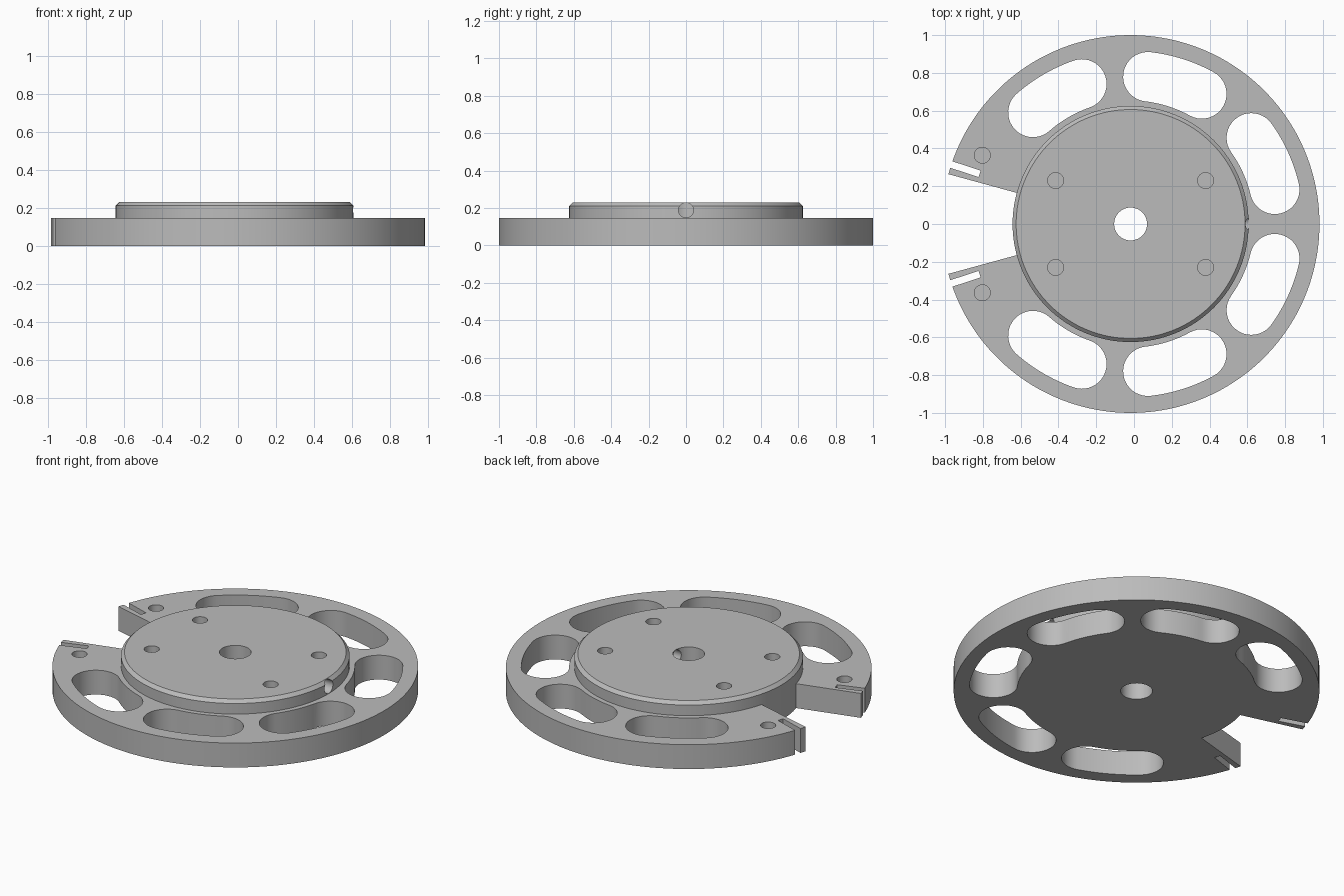
import bpy
import bmesh
from math import sin, cos, pi, radians
from mathutils import Matrix, Vector

if "Cube" in bpy.data.objects:
    bpy.data.objects.remove(bpy.data.objects["Cube"], do_unlink=True)

CX = -0.018              # wheel axis
RIM_TOP, HUB_TOP = 0.147, 0.23
HUB_R = 0.625

grey = bpy.data.materials.new("plain grey")
grey.use_nodes = True
grey.diffuse_color = (0.5, 0.5, 0.5, 1)
grey.node_tree.nodes["Principled BSDF"].inputs["Base Color"].default_value = (0.5, 0.5, 0.5, 1)


def arc(r, a0, a1, n, cx=0.0, cy=0.0):
    """Points along an arc, angles in degrees."""
    steps = [radians(a0 + (a1 - a0) * i / n) for i in range(n + 1)]
    return [(cx + r * cos(a), cy + r * sin(a)) for a in steps]


def make_object(name, bm):
    bmesh.ops.recalc_face_normals(bm, faces=bm.faces)
    mesh = bpy.data.meshes.new(name)
    bm.to_mesh(mesh)
    bm.free()
    mesh.materials.append(grey)
    obj = bpy.data.objects.new(name, mesh)
    bpy.context.collection.objects.link(obj)
    obj.location.x = CX
    return obj


def prism(name, outline, z0, z1):
    bm = bmesh.new()
    face = bm.faces.new([bm.verts.new((x, y, z0)) for x, y in outline])
    new = bmesh.ops.extrude_face_region(bm, geom=[face])["geom"]
    verts = [v for v in new if isinstance(v, bmesh.types.BMVert)]
    bmesh.ops.translate(bm, verts=verts, vec=(0, 0, z1 - z0))
    return make_object(name, bm)


def disc(name, r, z0, z1, x=0.0, y=0.0, n=32):
    return prism(name, arc(r, 0, 360, n, x, y)[:-1], z0, z1)


def combine(target, tool, operation):
    mod = target.modifiers.new("combine", 'BOOLEAN')
    mod.operation = operation
    mod.solver = 'EXACT'
    mod.object = tool
    bpy.context.view_layer.objects.active = target
    bpy.ops.object.modifier_apply(modifier=mod.name)
    bpy.data.objects.remove(tool, do_unlink=True)


# Rim: a broad ring sector, open at the -x side
GAP = 15.3
rim = arc(1.0, -180 + GAP, 180 - GAP, 160) + arc(0.5, 180 - GAP, -180 + GAP, 80)
wheel = prism("slotted_wheel", rim, 0, RIM_TOP)

# Hub: raised disc with a chamfered top edge
hub = disc("hub", HUB_R, 0, HUB_TOP, n=128)
bm = bmesh.new()
bm.from_mesh(hub.data)
edges = [e for e in bm.edges if all(v.co.z > HUB_TOP - 0.001 for v in e.verts)]
bmesh.ops.bevel(bm, geom=edges, offset=0.019, segments=1, affect='EDGES')
bm.to_mesh(hub.data)
bm.free()
combine(wheel, hub, 'UNION')

# Kidney-shaped windows through the rim
MID, HALF, SPAN = 0.785, 0.131, 11
for angle in (24.5, 72.3, 120.2):
    for mid in (angle, -angle):
        a, b = mid - SPAN, mid + SPAN
        start = (MID * cos(radians(a)), MID * sin(radians(a)))
        end = (MID * cos(radians(b)), MID * sin(radians(b)))
        outline = (arc(MID + HALF, a, b, 12)[:-1] + arc(HALF, b, b + 180, 20, *end)[:-1]
                   + arc(MID - HALF, b, a, 12)[:-1] + arc(HALF, a + 180, a + 360, 20, *start)[:-1])
        combine(wheel, prism("window_cutter", outline, -0.1, 0.3), 'DIFFERENCE')

# Slits and blind holes beside the gap, mirrored front to back
for side in (1, -1):
    direction = Vector((-cos(radians(18.35)), side * sin(radians(18.35))))
    across = Vector((-direction.y, direction.x)) * 0.018
    near, far = direction * 0.842, direction * 1.1
    slit = [near - across, far - across, far + across, near + across]
    combine(wheel, prism("slit_cutter", slit, -0.1, 0.3), 'DIFFERENCE')
    combine(wheel, disc("rim_hole_cutter", 0.042, 0.05, 0.3, -0.785, side * 0.364), 'DIFFERENCE')
    for x in (-0.397, 0.397):
        combine(wheel, disc("hub_hole_cutter", 0.042, 0.1, 0.3, x, side * 0.23), 'DIFFERENCE')

# Central bore
combine(wheel, disc("bore_cutter", 0.087, -0.1, 0.3, n=48), 'DIFFERENCE')

# Radial screw hole from the +x side of the hub into the bore
screw = disc("screw_hole_cutter", 0.04, 0.0, 0.8)
screw.data.transform(Matrix.Translation((0, 0, 0.188)) @ Matrix.Rotation(pi / 2, 4, 'Y'))
combine(wheel, screw, 'DIFFERENCE')

# Smooth curved walls, crisp edges
bpy.ops.object.select_all(action='DESELECT')
wheel.select_set(True)
bpy.context.view_layer.objects.active = wheel
bpy.ops.object.shade_smooth_by_angle(angle=radians(25))
